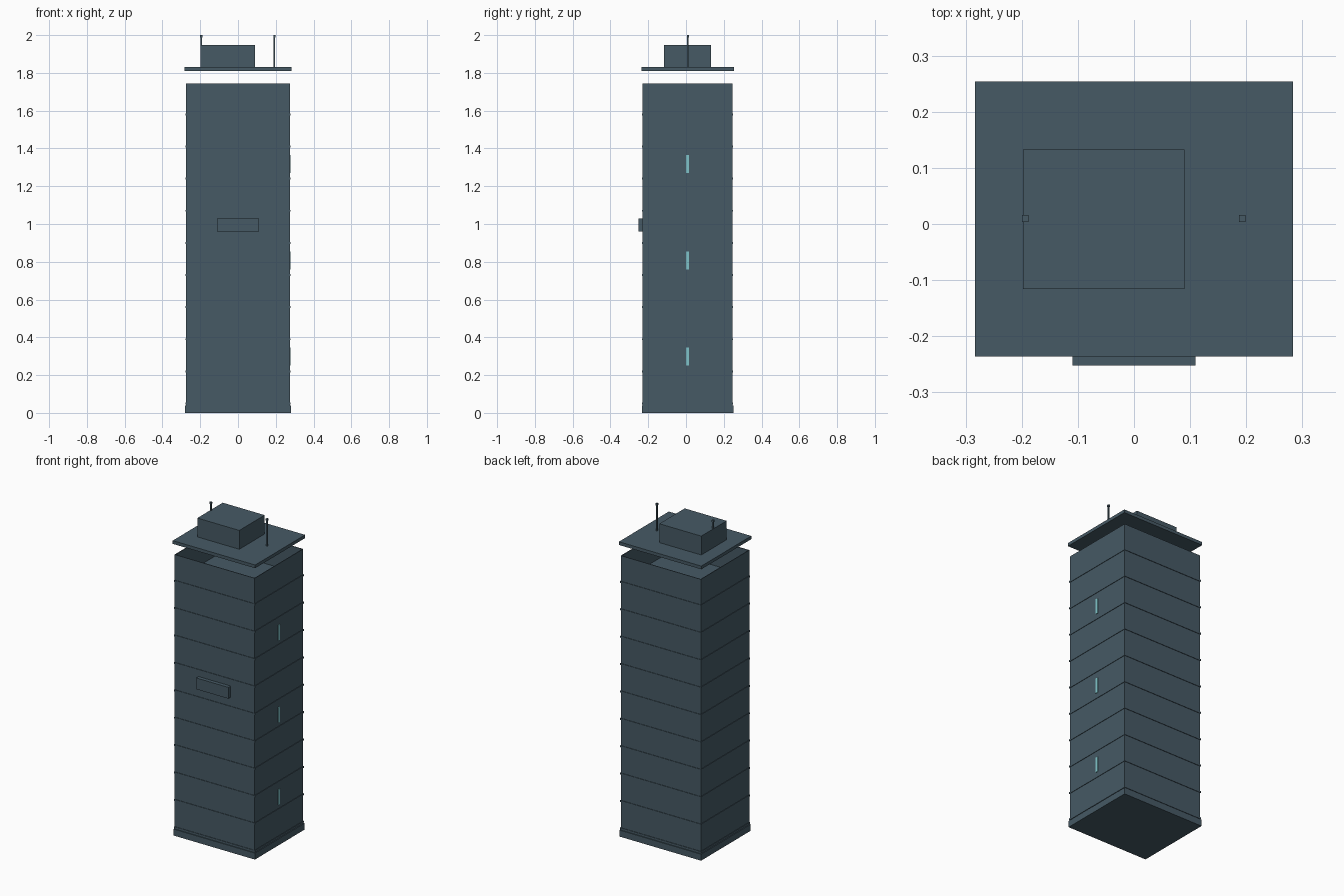
import bpy

if "Cube" in bpy.data.objects:
    bpy.data.objects.remove(bpy.data.objects["Cube"])


def material(name, rgb):
    m = bpy.data.materials.new(name)
    m.diffuse_color = (*rgb, 1.0)
    m.use_nodes = True
    m.node_tree.nodes["Principled BSDF"].inputs["Base Color"].default_value = m.diffuse_color
    return m


SLATE = material("slate blue", (0.061, 0.101, 0.130))
GLASS = material("pale cyan glass", (0.216, 0.552, 0.584))
CY = 0.009  # tower centre in y


def box(name, x0, x1, y0, y1, z0, z1, mat=SLATE):
    bpy.ops.mesh.primitive_cube_add(
        size=1, location=((x0 + x1) / 2, (y0 + y1) / 2, (z0 + z1) / 2))
    o = bpy.context.object
    o.name = name
    o.scale = (x1 - x0, y1 - y0, z1 - z0)
    bpy.ops.object.transform_apply(location=False, rotation=False, scale=True)
    o.data.materials.append(mat)
    return o


def slab(name, hx, hy, z0, z1):
    return box(name, -hx, hx, CY - hy, CY + hy, z0, z1)


# Tower dimensions
HX, HY, T = 0.275, 0.238, 0.004
FLOOR, STEP, TOP = 0.05, 0.17, 1.743

# Base plinth
slab("base_plinth", 0.28, 0.243, 0.0, 0.04)

# Thin outer walls, open at the top
for s, side in ((-1, "left"), (1, "right")):
    xs = sorted((s * HX, s * (HX - T)))
    box(side + "_wall", *xs, CY - HY, CY + HY, 0.04, TOP)
for s, side in ((-1, "front"), (1, "back")):
    ys = sorted((CY + s * HY, CY + s * (HY - T)))
    box(side + "_wall", -HX + T, HX - T, *ys, 0.04, TOP)

# Floor slabs whose edges show as thin bands
for i in range(10):
    z = FLOOR + i * STEP
    slab("floor_slab", HX + 0.003, HY + 0.003, z - 0.005, z + 0.005)

# Slit windows on the right side
for z in (0.25, 0.76, 1.27):
    box("slit_window", HX - 0.002, HX + 0.004, -0.001, 0.015, z, z + 0.095, GLASS)

# Front sign board
box("sign_board", -0.11, 0.11, -0.252, CY - HY, 0.96, 1.03)

# Raised roof plate and plant room
slab("roof_plate", 0.283, 0.245, 1.81, 1.83)
box("plant_room", -0.198, 0.09, -0.116, 0.133, 1.83, 1.947)

# Antennas with small tips
for x in (-0.194, 0.193):
    box("antenna_mast", x - 0.004, x + 0.004, 0.006, 0.014, 1.83, 1.988)
    box("antenna_tip", x - 0.006, x + 0.006, 0.004, 0.016, 1.988, 2.0)
